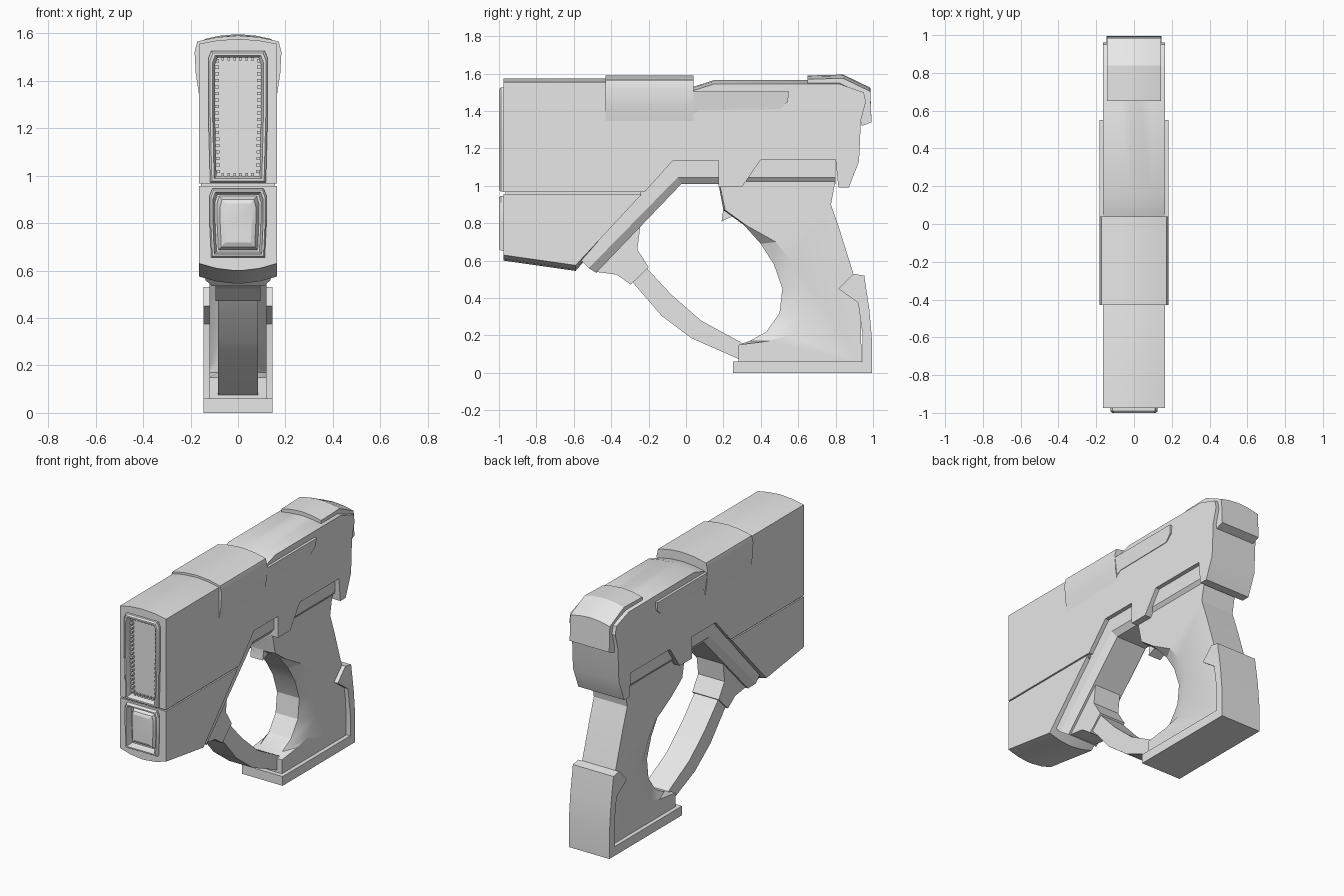
import bpy, bmesh, math

if "Cube" in bpy.data.objects:
    bpy.data.objects.remove(bpy.data.objects["Cube"], do_unlink=True)

grey = bpy.data.materials.new("plain grey")
grey.use_nodes = True
grey.diffuse_color = (0.8, 0.8, 0.8, 1)
grey.node_tree.nodes["Principled BSDF"].inputs["Base Color"].default_value = (0.8, 0.8, 0.8, 1)


def loft(name, rings):
    """Bridge matching rings of 3D points and cap both ends."""
    bm = bmesh.new()
    loops = [[bm.verts.new(p) for p in ring] for ring in rings]
    n = len(loops[0])
    for a, b in zip(loops, loops[1:]):
        for i in range(n):
            j = (i + 1) % n
            bm.faces.new((a[i], a[j], b[j], b[i]))
    bm.faces.new(loops[0])
    bm.faces.new(loops[-1])
    bmesh.ops.recalc_face_normals(bm, faces=bm.faces)
    mesh = bpy.data.meshes.new(name)
    bm.to_mesh(mesh)
    bm.free()
    mesh.materials.append(grey)
    ob = bpy.data.objects.new(name, mesh)
    bpy.context.collection.objects.link(ob)
    return ob


def slab(name, *sections):
    """Side profiles (y, z) at half widths, listed outside to inside, mirrored in x."""
    full = [(-w, p) for w, p in sections] + [(w, p) for w, p in reversed(sections)]
    return loft(name, [[(x, y, z) for y, z in p] for x, p in full])


def arched(name, width, profile, drop, low=None):
    """Slab whose top sinks towards the sides; its underside can rise there too."""
    def bend(f):
        return [(y, z - drop * f if z > 1.5 else z + 0.03 * f if low and z < low else z)
                for y, z in profile]
    return slab(name, (width, bend(1)), (width * 0.55, bend(0.3)), (width * 0.1, bend(0)))


def box(name, x, y, z):
    return loft(name, [[(a, y[0], z[0]), (a, y[1], z[0]), (a, y[1], z[1]), (a, y[0], z[1])]
                       for a in x])


def cut(ob, x, y, z):
    cutter = box("cutter", x, y, z)
    cutter.hide_render = True
    mod = ob.modifiers.new("opening", 'BOOLEAN')
    mod.operation = 'DIFFERENCE'
    mod.solver = 'EXACT'
    mod.object = cutter
    bpy.context.view_layer.objects.active = ob
    bpy.ops.object.modifier_apply(modifier=mod.name)
    bpy.data.objects.remove(cutter, do_unlink=True)


def tray(name, half, z0, z1, steps):
    """Stepped rectangular surround with slightly bowed sides, facing the front."""
    rings = []
    for inset, y in steps:
        h, a, b = half - inset, z0 + inset, z1 - inset
        m = (a + b) / 2
        rings.append([(-h * 0.94, y, a), (h * 0.94, y, a), (h, y, m), (h, y, b - 0.03),
                      (h * 0.9, y, b), (-h * 0.9, y, b), (-h, y, b - 0.03), (-h, y, m)])
    return loft(name, rings)


# Upper body
upper = arched("upper_body", 0.165, [
    (-0.975, 0.966), (-0.222, 0.966), (-0.07, 1.135), (0.175, 1.135), (0.175, 0.995),
    (0.30, 0.995), (0.40, 1.14), (0.80, 1.14), (0.815, 0.99), (0.87, 0.99),
    (0.925, 1.13), (0.935, 1.35), (0.962, 1.45), (0.95, 1.50), (0.82, 1.565),
    (0.15, 1.565), (0.04, 1.53), (-0.2, 1.575), (-0.975, 1.575)], 0.02)
cut(upper, (-0.11, 0.11), (-1.1, -0.83), (0.985, 1.505))

# Lower front block and the recessed seam between the blocks
lower = arched("lower_front_block", 0.165, [
    (-0.975, 0.957), (-0.235, 0.957), (-0.59, 0.545), (-0.975, 0.60)], 0, 0.62)
cut(lower, (-0.105, 0.105), (-1.1, -0.94), (0.67, 0.93))
box("seam_filler", (-0.155, 0.155), (-0.965, -0.24), (0.945, 0.98))

# Muzzle surround with ribbed recess
tray("muzzle_surround", 0.125, 0.97, 1.525,
     [(0, -0.95), (0, -0.99), (0.008, -1.0), (0.018, -1.0), (0.028, -0.975), (0.028, -0.84)])
for i in range(18):
    z = 1.01 + i * 0.0275
    for side in (-1, 1):
        bow = 0.093 - 0.005 * max(0, 1 - i / 9)
        box("side_rib", (side * (bow - 0.012), side * (bow + 0.01)), (-0.97, -0.84), (z, z + 0.013))
for i in range(6):
    x = -0.07 + i * 0.025
    box("floor_rib", (x, x + 0.012), (-0.97, -0.84), (0.99, 1.01))
    box("roof_rib", (x, x + 0.012), (-0.97, -0.84), (1.485, 1.505))

# Lower front lens with raised centre
tray("lower_lens", 0.12, 0.655, 0.945,
     [(0, -0.95), (0, -0.99), (0.006, -1.0), (0.014, -1.0), (0.024, -0.955),
      (0.032, -0.955), (0.045, -0.98), (0.062, -0.988)])

# Raised collar around the top
half = [(0.164, 1.34), (0.178, 1.43), (0.183, 1.52), (0.172, 1.565), (0.09, 1.583)]
section = half + [(0, 1.59)] + [(-x, z) for x, z in reversed(half)]
loft("top_collar", [[(x, y, z) for x, z in section] for y in (-0.43, 0.04)])

# Side panels behind the collar
for side, label in ((1, "left"), (-1, "right")):
    outer = [(0.03, 1.375), (0.07, 1.405), (0.50, 1.41), (0.545, 1.45), (0.55, 1.505), (0.03, 1.505)]
    loft(label + "_side_panel", [[(side * 0.15, y, z) for y, z in outer],
                                 [(side * (0.168 + 0.13 * (z - 1.4)), y, z) for y, z in outer]])

# Rear cap
arched("rear_cap", 0.142, [
    (0.65, 1.53), (0.65, 1.59), (0.84, 1.595), (0.985, 1.525), (0.992, 1.34),
    (0.94, 1.32), (0.92, 1.45), (0.82, 1.51)], 0.02)

# Stepped frame beneath the body
slab("under_frame",
     (0.138, [(-0.56, 0.60), (-0.07, 1.16), (0.80, 1.16), (0.80, 1.045), (0.175, 1.045),
              (-0.045, 1.045), (-0.52, 0.56)]),
     (0.11, [(-0.55, 0.60), (-0.07, 1.16), (0.80, 1.16), (0.80, 1.01), (0.175, 1.01),
             (-0.025, 1.01), (-0.48, 0.535)]))

# Trigger guard: upper bracket and curved lower strap
slab("guard_bracket", (0.095, [
    (-0.48, 0.54), (-0.37, 0.525), (-0.295, 0.472), (-0.20, 0.565), (-0.26, 0.66),
    (-0.245, 0.78), (-0.02, 1.02), (-0.12, 1.02)]))
slab("guard_strap", (0.085, [
    (-0.29, 0.49), (-0.13, 0.305), (0.03, 0.185), (0.28, 0.075), (0.36, 0.10), (0.30, 0.16),
    (0.08, 0.28), (-0.08, 0.42), (-0.21, 0.56)]))

# Trigger
slab("trigger", (0.045, [(0.18, 1.02), (0.20, 0.88), (0.19, 0.81), (0.245, 0.835), (0.35, 0.80),
                         (0.35, 1.02)]))

# Grip with a chamfered, hollowed front
back = [(0.80, 1.03), (0.79, 0.98), (0.775, 0.90), (0.82, 0.77), (0.895, 0.53), (0.93, 0.4),
        (0.94, 0.05), (0.28, 0.05), (0.28, 0.15)]
slab("grip",
     (0.12, back + [(0.44, 0.17), (0.55, 0.2), (0.625, 0.3), (0.625, 0.46), (0.56, 0.6),
                    (0.48, 0.7), (0.32, 0.79), (0.21, 0.87), (0.175, 1.03)]),
     (0.08, back + [(0.34, 0.17), (0.43, 0.22), (0.50, 0.32), (0.515, 0.45), (0.47, 0.58),
                    (0.40, 0.69), (0.31, 0.79), (0.20, 0.87), (0.17, 1.03)]))

# Base plate and heel guard
slab("base_and_heel", (0.146, [
    (0.25, 0), (0.995, 0), (0.995, 0.17), (0.98, 0.34), (0.953, 0.52), (0.895, 0.53),
    (0.815, 0.45), (0.92, 0.375), (0.945, 0.20), (0.945, 0.06), (0.25, 0.06)]))

# Smooth gentle curves, keep hard edges
bpy.ops.object.select_all(action='DESELECT')
for ob in bpy.context.collection.objects:
    if ob.type == 'MESH' and grey.name in ob.data.materials:
        ob.select_set(True)
        bpy.context.view_layer.objects.active = ob
bpy.ops.object.shade_smooth_by_angle(angle=math.radians(25))
